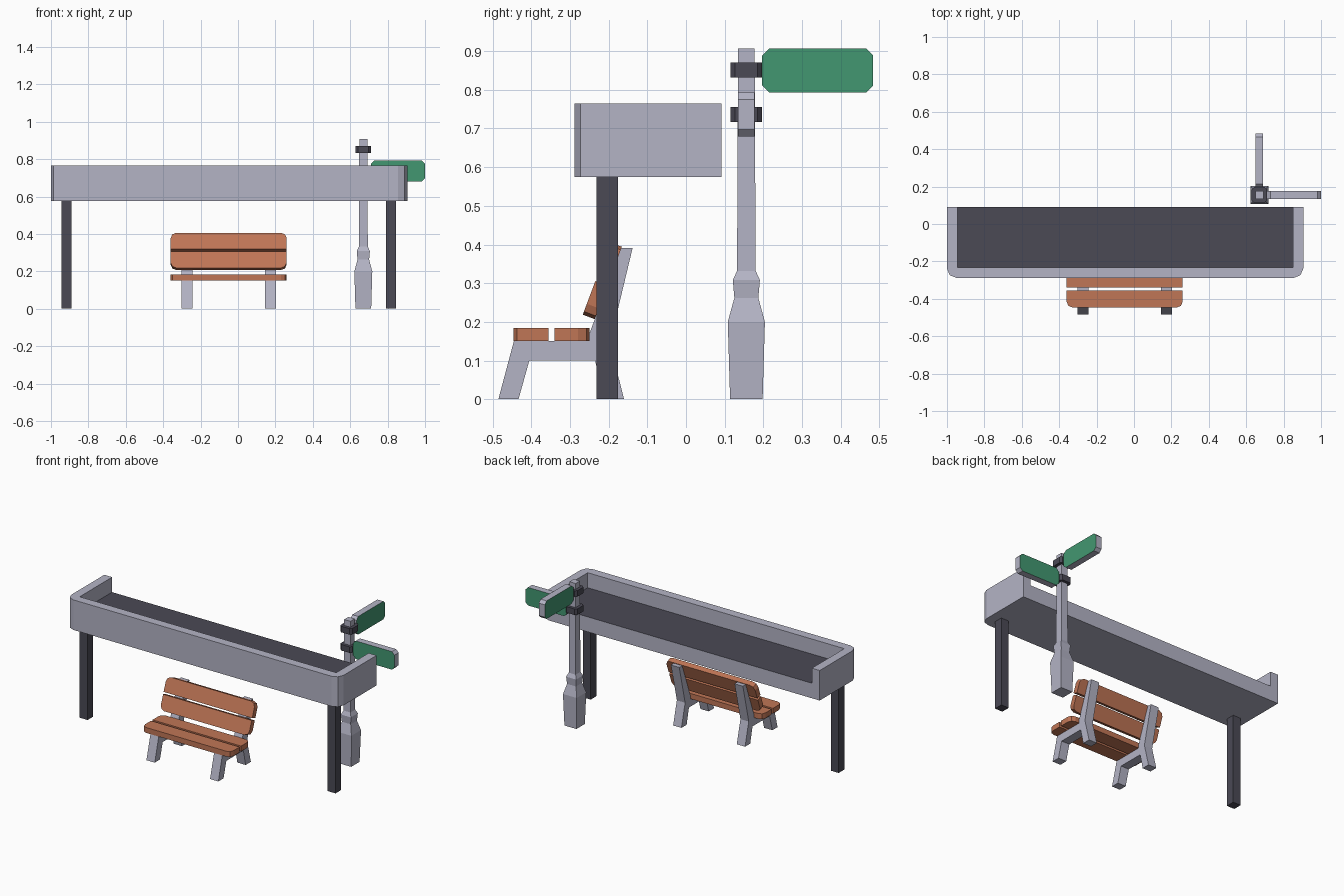
import bpy, bmesh, math
from mathutils import Vector

if "Cube" in bpy.data.objects:
    bpy.data.objects.remove(bpy.data.objects["Cube"])


def material(name, rgb):
    m = bpy.data.materials.new(name)
    m.diffuse_color = (*rgb, 1)
    m.use_nodes = True
    m.node_tree.nodes["Principled BSDF"].inputs["Base Color"].default_value = m.diffuse_color
    return m


GREY = material("pale grey", (0.455, 0.455, 0.56))
DARK = material("charcoal", (0.069, 0.067, 0.091))
WOOD = material("warm wood", (0.53, 0.18, 0.093))
GREEN = material("sign green", (0.055, 0.31, 0.165))
X, Y, Z = Vector((1, 0, 0)), Vector((0, 1, 0)), Vector((0, 0, 1))


def finish(name, bm, mats):
    bmesh.ops.recalc_face_normals(bm, faces=bm.faces)
    me = bpy.data.meshes.new(name)
    bm.to_mesh(me)
    bm.free()
    for m in mats:
        me.materials.append(m)
    ob = bpy.data.objects.new(name, me)
    bpy.context.collection.objects.link(ob)
    return ob


def prism(name, pts, origin, u, v, w, mats, caps=(0, 0)):
    """Extrude a 2D outline (in axes u, v) along the vector w."""
    bm = bmesh.new()
    o = Vector(origin)
    a = [bm.verts.new(o + u * p + v * q) for p, q in pts]
    b = [bm.verts.new(x.co + w) for x in a]
    bm.faces.new(a).material_index = caps[0]
    bm.faces.new(b).material_index = caps[1]
    n = len(pts)
    for i in range(n):
        j = (i + 1) % n
        bm.faces.new((a[i], a[j], b[j], b[i]))
    return finish(name, bm, mats)


def outline(u0, v0, u1, v1, radii, seg):
    """Rectangle with rounded corners: low-left, low-right, top-right, top-left."""
    corners = [(u0, v0, 1, 1), (u1, v0, -1, 1), (u1, v1, -1, -1), (u0, v1, 1, -1)]
    pts = []
    for k, ((cu, cv, su, sv), r) in enumerate(zip(corners, radii)):
        if r == 0:
            pts.append((cu, cv))
            continue
        for i in range(seg + 1):
            t = math.pi + k * math.pi / 2 + i * math.pi / 2 / seg
            pts.append((cu + su * r + r * math.cos(t), cv + sv * r + r * math.sin(t)))
    return pts


def box(name, lo, hi, mat):
    return prism(name, outline(lo[0], lo[1], hi[0], hi[1], (0,) * 4, 1),
                 (0, 0, lo[2]), X, Y, Z * (hi[2] - lo[2]), [mat])


# Shelter roof: rim on three sides, open at the back
rim = outline(-1, -0.288, 0.905, 0.092, (0.05, 0.05, 0, 0), 2)
rim = rim[:-1] + [(0.85, 0.092), (0.85, -0.232), (-0.945, -0.232), (-0.945, 0.092), rim[-1]]
rim[-6], rim[-1] = (0.905, 0.092), (-1, 0.092)
prism("roof_rim", rim, (0, 0, 0.575), X, Y, Z * 0.19, [GREY])
# Roof slab with dark top
prism("roof_deck", outline(-0.945, -0.232, 0.85, 0.092, (0,) * 4, 1),
      (0, 0, 0.575), X, Y, Z * 0.095, [GREY, DARK], caps=(0, 1))
# Shelter posts
for side, x in (("left", -0.945), ("right", 0.79)):
    box(side + "_roof_post", (x, -0.232, 0), (x + 0.055, -0.176, 0.577), DARK)

# Bench side frames
frame = [(-0.485, 0), (-0.433, 0), (-0.405, 0.10), (-0.235, 0.10), (-0.212, 0),
         (-0.16, 0), (-0.197, 0.145), (-0.138, 0.391), (-0.167, 0.391),
         (-0.257, 0.15), (-0.445, 0.15)]
for side, x in (("left", -0.301), ("right", 0.144)):
    prism("bench_frame_" + side, frame, (x, 0, 0), Y, Z, X * 0.058, [GREY])

# Bench seat and backrest slats, outer corners rounded
R = 0.03
up = Vector((0, 0.351, 0.936))
out = Vector((0, -0.936, 0.351))
lower, upper = (R, R, 0, 0), (0, 0, R, R)
prism("seat_slat_front", outline(-0.36, -0.446, 0.26, -0.355, lower, 2),
      (0, 0, 0.15), X, Y, Z * 0.034, [WOOD])
prism("seat_slat_rear", outline(-0.36, -0.34, 0.26, -0.249, upper, 2),
      (0, 0, 0.15), X, Y, Z * 0.034, [WOOD])
base = (0, -0.236, 0.207)
prism("back_slat_lower", outline(-0.36, 0, 0.26, 0.093, lower, 2), base, X, up, out * 0.033, [WOOD])
prism("back_slat_upper", outline(-0.36, 0.107, 0.26, 0.2, upper, 2), base, X, up, out * 0.033, [WOOD])

# Signpost: square section with a shaped foot
PX, PY = 0.67, 0.156
bm = bmesh.new()
rings = []
for h, z in ((0.042, 0), (0.048, 0.2), (0.031, 0.262), (0.035, 0.308),
             (0.024, 0.332), (0.0215, 0.907)):
    rings.append([bm.verts.new((PX + a * h, PY + b * h, z))
                  for a, b in ((-1, -1), (1, -1), (1, 1), (-1, 1))])
for r, s in zip(rings, rings[1:]):
    for i in range(4):
        j = (i + 1) % 4
        bm.faces.new((r[i], r[j], s[j], s[i]))
bm.faces.new(rings[0])
bm.faces.new(rings[-1])
finish("sign_post", bm, [GREY])

# Collars holding the signs
for name, z in (("lower", 0.717), ("upper", 0.832)):
    prism(name + "_collar", outline(PX - 0.041, PY - 0.041, PX + 0.041, PY + 0.041, (0.012,) * 4, 1),
          (0, 0, z), X, Y, Z * 0.038, [DARK])

# Sign boards: green on both broad faces, grey edges
prism("lower_sign", outline(0.711, 0.679, 1.0, 0.793, (0.018,) * 4, 1),
      (0, PY - 0.021, 0), X, Z, Y * 0.042, [GREY, GREEN], caps=(1, 1))
prism("upper_sign", outline(0.197, 0.793, 0.484, 0.907, (0.018,) * 4, 1),
      (PX - 0.021, 0, 0), Y, Z, X * 0.042, [GREY, GREEN], caps=(1, 1))
